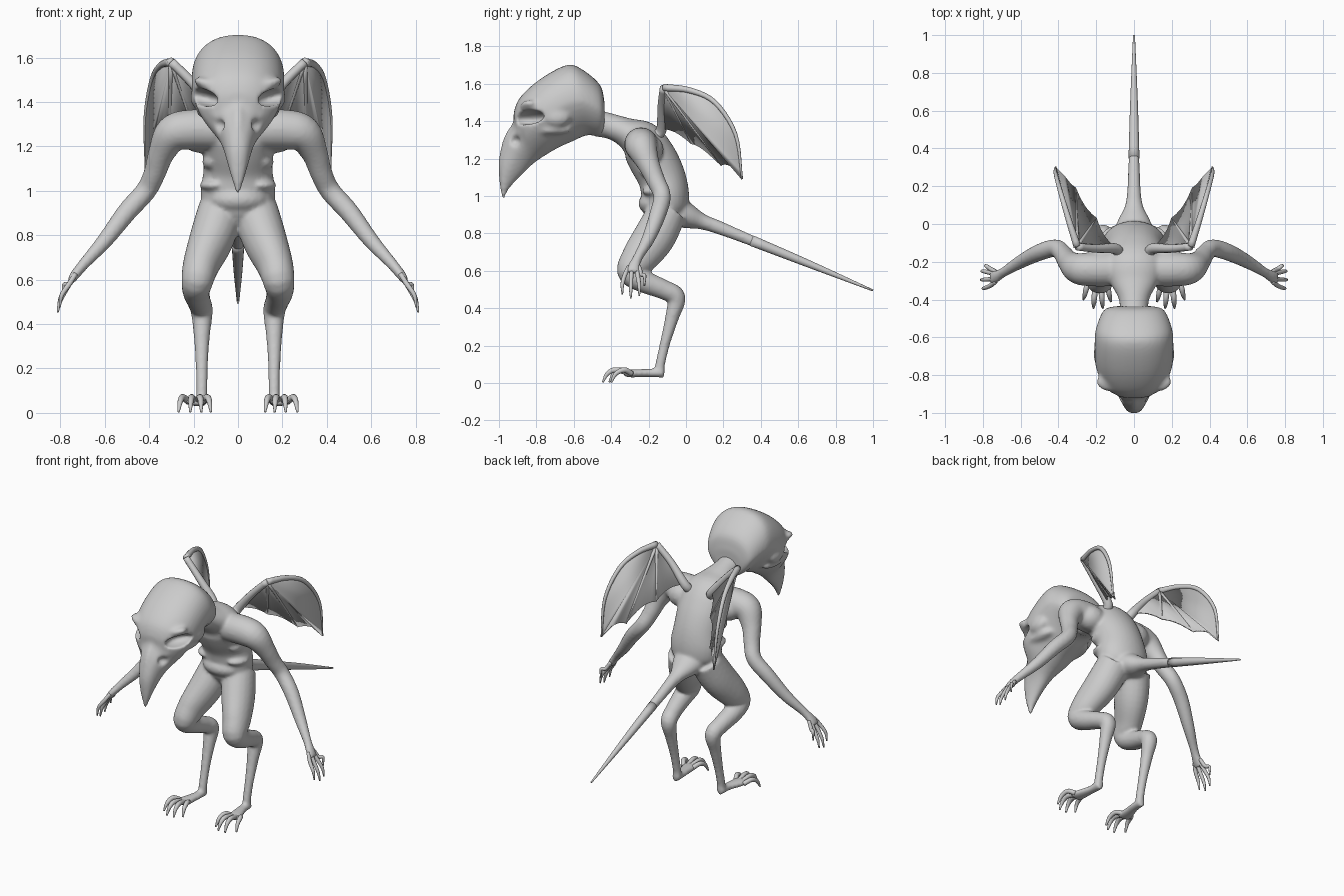
import bpy, bmesh, math
from mathutils import Vector, Matrix, Euler

if "Cube" in bpy.data.objects:
    bpy.data.objects.remove(bpy.data.objects["Cube"], do_unlink=True)

GREY = (0.6, 0.6, 0.6, 1)
skin = bpy.data.materials.new("grey skin")
skin.use_nodes = True
skin.diffuse_color = GREY
skin.node_tree.nodes["Principled BSDF"].inputs["Base Color"].default_value = GREY


def spline(points, steps=5):
    """Catmull-Rom through tuples of any length."""
    p = [Vector(q) for q in points]
    p = [2 * p[0] - p[1]] + p + [2 * p[-1] - p[-2]]
    out = []
    for a, b, c, d in zip(p, p[1:], p[2:], p[3:]):
        for i in range(steps):
            t = i / steps
            out.append(b + (c - a) * (t / 2) + (2 * a - 5 * b + 4 * c - d) * (t * t / 2)
                       + (3 * b - a - 3 * c + d) * (t ** 3 / 2))
    return out + [p[-2]]


def bridge(bm, rings):
    """Join rings of points into a capped tube."""
    rows = [[bm.verts.new(co) for co in ring] for ring in rings]
    n = len(rows[0])
    for r, s in zip(rows, rows[1:]):
        for i in range(n):
            bm.faces.new((r[i], r[(i + 1) % n], s[(i + 1) % n], s[i]))
    bm.faces.new(rows[0])
    bm.faces.new(rows[-1])


def tube(bm, points, side=(1, 0, 0), n=20, flip=1):
    """Smooth tube; each point is x, y, z, half width, optional half depth."""
    path = spline([(q[0] * flip, *q[1:4], q[-1]) for q in points])
    rings = []
    for i, q in enumerate(path):
        ahead, behind = path[min(i + 1, len(path) - 1)], path[max(i - 1, 0)]
        t = (Vector(ahead[:3]) - Vector(behind[:3])).normalized()
        u = Vector(side)
        u = (u - t * u.dot(t)).normalized()
        w = t.cross(u)
        rings.append([Vector(q[:3]) + u * (q[3] * math.cos(a)) + w * (q[4] * math.sin(a))
                      for a in (2 * math.pi * k / n for k in range(n))])
    bridge(bm, rings)


def blob(bm, loc, size, tilt=0.0):
    bmesh.ops.create_icosphere(bm, subdivisions=3, radius=1, matrix=Matrix.LocRotScale(
        Vector(loc), Euler((0, tilt, 0)), Vector(size)))


def make(name, bm):
    bmesh.ops.recalc_face_normals(bm, faces=bm.faces)
    mesh = bpy.data.meshes.new(name)
    bm.to_mesh(mesh)
    bm.free()
    mesh.materials.append(skin)
    mesh.shade_smooth()
    ob = bpy.data.objects.new(name, mesh)
    bpy.context.collection.objects.link(ob)
    return ob


def fuse(ob, voxel):
    m = ob.modifiers.new("fuse", "REMESH")
    m.mode, m.voxel_size, m.use_smooth_shade = "VOXEL", voxel, True


def soften(ob, times):
    m = ob.modifiers.new("soften", "SMOOTH")
    m.factor, m.iterations = 0.5, times


def bake(ob):
    deps = bpy.context.evaluated_depsgraph_get()
    mesh = bpy.data.meshes.new_from_object(ob.evaluated_get(deps))
    ob.modifiers.clear()
    ob.data = mesh
    mesh.materials.clear()
    mesh.materials.append(skin)
    mesh.shade_smooth()


# Body: torso, limbs and tail root fused into one skin
tail = [(0, -.07, .925, .12, .09), (0, .02, .888, .085, .064), (0, .09, .862, .05, .042),
        (0, .18, .83, .036), (0, .35, .762, .029), (0, .65, .64, .02), (0, 1.0, .495, .005)]
torso = [(0, -.48, 1.39, .075, .072), (0, -.4, 1.372, .08, .068), (0, -.32, 1.34, .12, .08),
         (0, -.24, 1.29, .165, .118), (0, -.18, 1.2, .163, .13), (0, -.13, 1.1, .155, .127),
         (0, -.11, 1.0, .168, .127), (0, -.11, .92, .155, .118), (0, -.1, .85, .1, .075)]
arm = [(.1, -.24, 1.275, .09), (.22, -.24, 1.275, .09), (.295, -.235, 1.255, .083),
       (.345, -.2, 1.17, .06), (.375, -.16, 1.08, .05), (.415, -.128, 1.0, .047),
       (.5, -.15, .905, .045), (.6, -.2, .775, .036), (.69, -.255, .675, .026),
       (.735, -.28, .62, .034, .022), (.755, -.285, .59, .036, .016)]
leg = [(.075, -.1, .915, .105), (.12, -.17, .78, .1, .112), (.165, -.25, .67, .083, .097),
       (.183, -.297, .595, .072), (.188, -.23, .545, .061), (.175, -.12, .5, .053),
       (.163, -.052, .457, .05), (.163, -.075, .35, .037), (.163, -.11, .22, .028),
       (.163, -.138, .1, .026), (.163, -.14, .055, .028)]
foot = [(.163, -.12, .055, .027), (.168, -.2, .054, .03, .022), (.185, -.29, .052, .044, .022),
        (.19, -.33, .052, .045, .018)]
bm = bmesh.new()
tube(bm, torso, n=32)
tube(bm, tail[:6])
blob(bm, (0, -.165, .96), (.13, .09, .065))                     # belly
for s in (1, -1):
    tube(bm, arm, (0, 1, 0), flip=s)
    tube(bm, leg, flip=s)
    tube(bm, foot, flip=s)
    blob(bm, (.1 * s, -.15, 1.025), (.073, .085, .03))          # waist fold
    blob(bm, (.12 * s, -.17, 1.13), (.04, .08, .04))            # lower ribs
    blob(bm, (.17 * s, -.2, 1.25), (.09, .08, .08))             # shoulder blade
body = make("body", bm)
fuse(body, .01)
soften(body, 6)
bake(body)

bm = bmesh.new()
tube(bm, tail[4:], n=16)
make("tail", bm)

# Head: rings given as top y, z, bottom y, z and half width, back to beak tip
profile = [(-.435, 1.5, -.435, 1.36, .1), (-.46, 1.595, -.45, 1.32, .16),
           (-.56, 1.68, -.53, 1.325, .2), (-.64, 1.70, -.6, 1.295, .209),
           (-.78, 1.625, -.68, 1.26, .206), (-.885, 1.53, -.74, 1.225, .186),
           (-.92, 1.45, -.78, 1.2, .15), (-.925, 1.38, -.82, 1.17, .108),
           (-.97, 1.3, -.86, 1.13, .075), (-1.0, 1.2, -.91, 1.08, .052),
           (-1.0, 1.1, -.95, 1.03, .032), (-.985, .985, -.972, .98, .011)]
rings = []
for ty, tz, by, bz, hw in spline(profile):
    ring = []
    for k in range(36):
        c, s = math.cos(math.tau * k / 36), math.sin(math.tau * k / 36)
        wide = math.copysign(abs(c) ** .88, c) * hw * (1 - .35 * max(0, -s))
        high = (math.copysign(abs(s) ** .88, s) + 1) / 2
        ring.append((wide, by + (ty - by) * high, bz + (tz - bz) * high))
    rings.append(ring)
bm, holes = bmesh.new(), bmesh.new()
bridge(bm, rings)
tube(bm, [(0, -.88, 1.4, .03), (0, -.945, 1.31, .028), (0, -.975, 1.2, .024),
          (0, -.98, 1.1, .018)])                                      # beak ridge
for s in (1, -1):
    blob(bm, (.115 * s, -.835, 1.475), (.09, .055, .028), -.3 * s)   # brow
    blob(bm, (.18 * s, -.69, 1.42), (.034, .07, .05))                # temple
    blob(bm, (.14 * s, -.72, 1.355), (.045, .11, .03))               # cheekbone
    blob(bm, (.09 * s, -.86, 1.345), (.04, .045, .025), .3 * s)      # cheek flap
    blob(holes, (.175 * s, -.855, 1.425), (.1, .1, .038), -.25 * s)  # eye socket
    blob(holes, (.1 * s, -.92, 1.295), (.045, .035, .032))           # nostril
head, sockets = make("head", bm), make("socket_cutter", holes)
sockets.hide_render = True
fuse(head, .012)
cut = head.modifiers.new("sockets", "BOOLEAN")
cut.operation, cut.object, cut.solver = "DIFFERENCE", sockets, "EXACT"
fuse(head, .01)
soften(head, 5)
bake(head)
bpy.data.objects.remove(sockets, do_unlink=True)

# Fingers and toes: tip positions
finger_tips = [(.785, -.222, .52), (.81, -.25, .465), (.812, -.295, .452), (.803, -.34, .475)]
toe_tips = [(.268, -.4), (.215, -.445), (.165, -.445), (.122, -.41)]

# Wing outline, from the root along the trailing edge to the tip, then up to the wrist
root, wrist = (.1, -.13, 1.36), (.3, -.12, 1.58)
inner, outer, last, tip = (.2, .03, 1.28), (.31, .19, 1.163), (.37, .255, 1.155), (.415, .3, 1.09)
arc = [tip, (.415, .265, 1.33), (.385, .155, 1.5), (.345, .02, 1.565), wrist]


def scallop(a, b, depth=.35):
    a, b, w = Vector(a), Vector(b), Vector(wrist)
    return [a.lerp(b, t / 6).lerp(w, depth * (t / 6) * (1 - t / 6)) for t in range(6)]


for s, label in ((1, "left"), (-1, "right")):
    bm = bmesh.new()
    for x, y, z in finger_tips:
        off = y + .285
        tube(bm, [(.732, -.28 + off * .45, .625, .011), (.76, -.285 + off * .75, .58, .012),
                  (.78 + (x - .78) * .6, y, z + .055, .01), (x, y, z, .004)], (0, 1, 0), 10, s)
    make(label + "_fingers", bm)

    bm = bmesh.new()
    for x, y in toe_tips:
        off = x - .19
        tube(bm, [(.19 + off * .4, -.29, .05, .015), (.19 + off * .75, y + .07, .07, .015),
                  (x - off * .1, y + .025, .05, .012), (x, y, .004, .005)], n=10, flip=s)
    make(label + "_toes", bm)

    # Thin membrane fanned out from the wrist
    edge = scallop(root, inner) + scallop(inner, outer) + scallop(outer, last, .1)
    edge += scallop(last, tip, 0) + spline(arc, 6)[:-1]
    bm = bmesh.new()
    centre = bm.verts.new((wrist[0] * s, *wrist[1:]))
    rim = [bm.verts.new((p.x * s, p.y, p.z)) for p in edge]
    for a, b in zip(rim, rim[1:]):
        bm.faces.new((centre, a, b))
    wing = make(label + "_wing_membrane", bm)
    solid = wing.modifiers.new("thickness", "SOLIDIFY")
    solid.thickness, solid.offset = .008, 0

    # Wing arm, leading edge and finger bones
    bm = bmesh.new()
    tube(bm, [(.08, -.16, 1.32, .03), (*root, .028), (.2, -.13, 1.48, .022),
              (*wrist, .02)], (0, 1, 0), 12, s)
    widths = (.005, .01, .013, .016, .02)
    tube(bm, [(*p, r) for p, r in zip(arc, widths)], n=12, flip=s)
    for end in (inner, outer):
        tube(bm, [(*wrist, .012), (*end, .004)], n=8, flip=s)
    make(label + "_wing_bones", bm)
